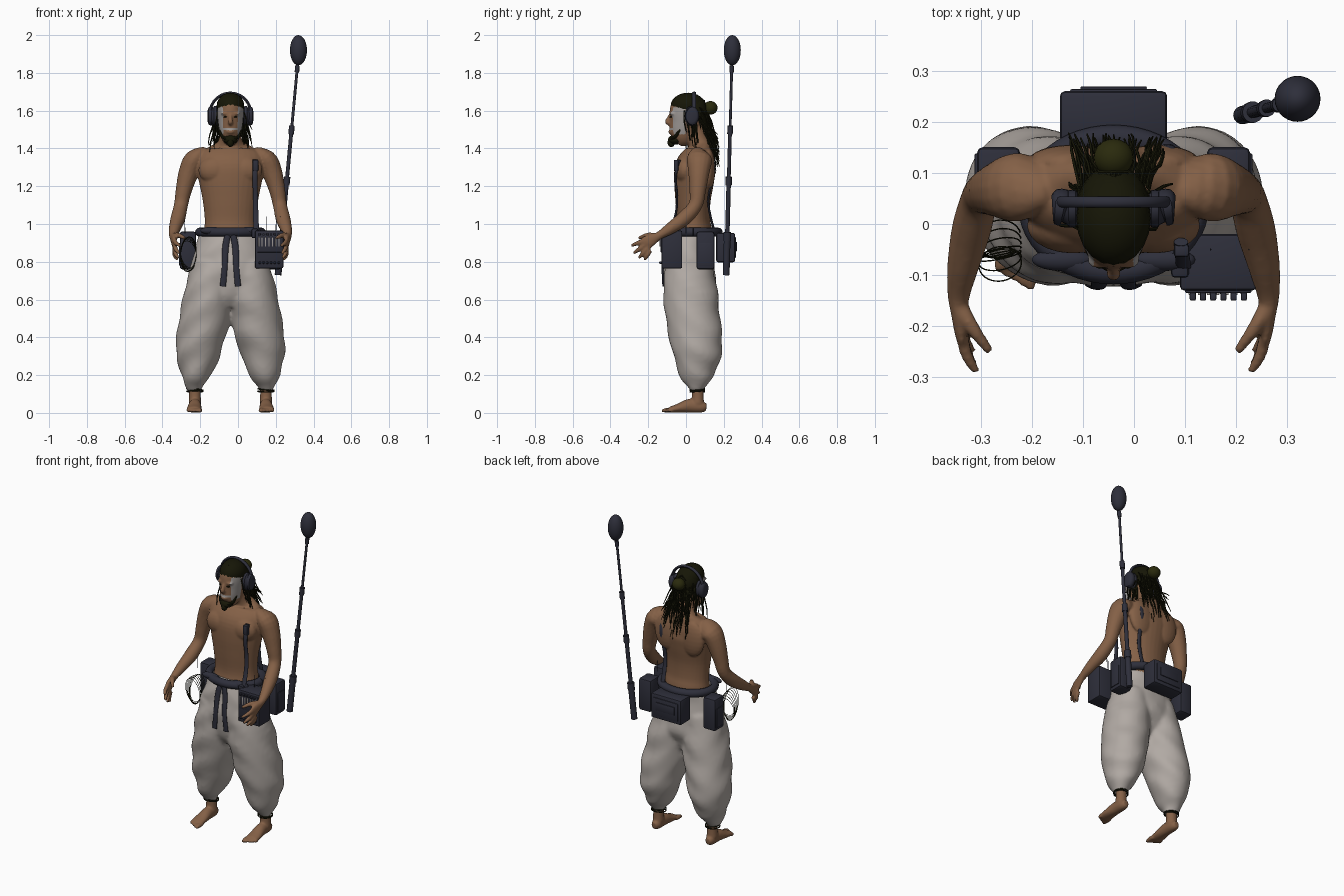
import bpy, bmesh, random
from math import sin, cos, pi, radians
from mathutils import Vector, Matrix, Euler

if "Cube" in bpy.data.objects:
    bpy.data.objects.remove(bpy.data.objects["Cube"])
random.seed(4)
X, Y, Z = Vector((1, 0, 0)), Vector((0, 1, 0)), Vector((0, 0, 1))
CENTRE = -0.04  # the figure stands slightly off the middle
SIDES = (1, -1)


def material(name, *rgb):
    m = bpy.data.materials.new(name)
    m.use_nodes = True
    m.diffuse_color = (*rgb, 1)
    shader = m.node_tree.nodes["Principled BSDF"]
    shader.inputs["Base Color"].default_value = (*rgb, 1)
    shader.inputs["Roughness"].default_value = 0.8
    return m


SKIN = material("brown skin", .232, .118, .062)
PAINT = material("pale face paint", .34, .315, .30)
CLOTH = material("off-white cloth", .44, .40, .37)
GEAR = material("dark blue gear", .027, .028, .043)
HAIR = material("dark olive hair", .008, .008, .002)
BUN = material("olive bun", .023, .023, .004)


def spline(rows, steps):
    """Catmull-Rom through rows of position and two radii."""
    out = []
    for i in range(len(rows) - 1):
        a, b, c, d = (rows[min(max(k, 0), len(rows) - 1)] for k in range(i - 1, i + 3))
        for s in range(steps):
            t = s / steps
            out.append([q + t / 2 * (r - p + t * (2*p - 5*q + 4*r - u + t * (3*q - p - 3*r + u)))
                        for p, q, r, u in zip(a, b, c, d)])
    return out + [list(rows[-1])]


def sweep(bm, rows, ref=X, n=16, steps=4):
    """Tube through rows (x, y, z, radius along ref, radius across)."""
    rows = [r if len(r) == 5 else (*r, r[3]) for r in rows]
    rows = spline(rows, steps)
    pts = [Vector(r[:3]) for r in rows]
    rings = []
    for i, r in enumerate(rows):
        t = (pts[min(i + 1, len(pts) - 1)] - pts[max(i - 1, 0)]).normalized()
        a = (ref - t * t.dot(ref)).normalized()
        b = t.cross(a)
        rings.append([bm.verts.new(pts[i] + a * r[3] * cos(2*pi*k/n) + b * r[4] * sin(2*pi*k/n))
                      for k in range(n)])
    for lower, upper in zip(rings, rings[1:]):
        for k in range(n):
            bm.faces.new((lower[k - 1], lower[k], upper[k], upper[k - 1]))
    bm.faces.new(rings[0])
    bm.faces.new(rings[-1])


def ellipsoid(bm, centre, size, n=20):
    place = Matrix.Translation(centre) @ Matrix.Diagonal((*size, 1))
    bmesh.ops.create_uvsphere(bm, u_segments=n, v_segments=n // 2 + 2, radius=1, matrix=place)


def box(bm, centre, size, bevel=.01):
    place = Matrix.Translation(centre) @ Matrix.Diagonal((*size, 1))
    verts = bmesh.ops.create_cube(bm, size=1, matrix=place)["verts"]
    edges = list({e for v in verts for e in v.link_edges})
    bmesh.ops.bevel(bm, geom=edges, offset=bevel, segments=2, profile=.5, affect='EDGES')


def ring(bm, centre, rx, ry, r, turn=(0, 0, 0), n=8, count=32):
    spin = Euler(turn).to_matrix()
    rows = []
    for k in range(count + 1):
        a = 2 * pi * k / count
        rows.append((*(Vector(centre) + spin @ Vector((rx * cos(a), ry * sin(a), 0))), r))
    sweep(bm, rows, spin @ Z, n, 1)


def finish(bm, name, mat, voxel=None, smooth=3):
    """Turn the bmesh into an object; a voxel size fuses its overlapping parts."""
    bmesh.ops.recalc_face_normals(bm, faces=bm.faces)
    ob = bpy.data.objects.new(name, bpy.data.meshes.new(name))
    bm.to_mesh(ob.data)
    bm.free()
    bpy.context.scene.collection.objects.link(ob)
    ob.location.x = CENTRE
    if voxel:
        m = ob.modifiers.new("fuse", 'REMESH')
        m.mode, m.voxel_size = 'VOXEL', voxel
        m = ob.modifiers.new("soften", 'SMOOTH')
        m.factor, m.iterations = .5, smooth
        graph = bpy.context.evaluated_depsgraph_get()
        ob.data = bpy.data.meshes.new_from_object(ob.evaluated_get(graph))
        ob.modifiers.clear()
    ob.data.materials.clear()
    ob.data.materials.append(mat)
    ob.data.shade_smooth()
    if not voxel:
        ob.data.set_sharp_from_angle(angle=radians(40))
    return ob


# Body: torso, head, arms, hands and feet fused into one skin
bm = bmesh.new()
sweep(bm, [(0, .03, .86, .15, .095), (0, .042, .95, .142, .098), (0, .04, 1.02, .136, .088),
           (0, .037, 1.12, .146, .093), (0, .042, 1.22, .166, .105), (0, .05, 1.3, .182, .108),
           (0, .068, 1.36, .18, .088), (0, .078, 1.4, .13, .064), (0, .068, 1.43, .07, .056),
           (0, .04, 1.5, .05, .052)], n=32)
sweep(bm, [(0, -.045, 1.425, .02, .025), (0, -.03, 1.45, .045, .058), (0, -.015, 1.49, .058, .076),
           (0, 0, 1.54, .066, .088), (0, .005, 1.59, .07, .092), (0, .01, 1.63, .067, .088),
           (0, .01, 1.66, .055, .073), (0, .01, 1.68, .03, .04)], n=32)
sweep(bm, [(0, -.08, 1.585, .007), (0, -.092, 1.56, .01), (0, -.098, 1.54, .014), (0, -.08, 1.528, .01)])
ellipsoid(bm, (0, -.078, 1.488), (.024, .016, .012))
for s in SIDES:
    ellipsoid(bm, (s * .078, -.004, 1.285), (.092, .054, .075))
    ellipsoid(bm, (s * .085, .12, 1.29), (.085, .035, .11))
    ellipsoid(bm, (s * .028, -.07, 1.585), (.025, .018, .009))
    sweep(bm, [(s * .13, .08, 1.355, .04, .06), (s * .19, .072, 1.34, .054, .068),
               (s * .222, .068, 1.27, .053, .056), (s * .247, .062, 1.18, .043, .044),
               (s * .262, .05, 1.1, .037), (s * .278, -.01, 1.03, .039),
               (s * .295, -.085, .975, .031), (s * .303, -.14, .94, .022), (s * .302, -.175, .92, .016, .03),
               (s * .297, -.21, .9, .014, .037), (s * .294, -.225, .885, .009, .027)])
    for k, (y, z) in enumerate([(-.29, .885), (-.278, .845), (-.25, .82), (-.22, .81)]):
        root = Vector((s * .298, -.215 + .009 * k, .915 - .018 * k))
        tip = Vector((s * (.268 + .004 * k), y, z))
        sweep(bm, [(*root, .012), (*(root.lerp(tip, .55) + s * X * .006), .012), (*tip, .008)], n=10)
    sweep(bm, [(s * .3, -.165, .935, .018), (s * .275, -.205, .94, .014), (s * .242, -.25, .925, .009)], n=10)
    sweep(bm, [(s * .188, .06, .18, .032), (s * .188, .062, .1, .031), (s * .188, .062, .05, .034)])
    sweep(bm, [(s * .188, .108, .03, .018, .02), (s * .188, .08, .032, .029, .031),
               (s * .188, .02, .038, .033, .037), (s * .191, -.04, .025, .039, .024),
               (s * .193, -.085, .017, .04, .016)])
    for k in range(5):
        x, big = s * (.162 + .0155 * k), .003 * (k == 0)
        sweep(bm, [(x, -.07, .015, .01 + big), (x, -.105 + .005 * k, .014, .01 + big),
                   (x, -.13 + .009 * k, .01, .007)], n=10)
body = finish(bm, "body", SKIN, .006, 4)
body.data.materials.append(PAINT)
for p in body.data.polygons:
    x, y, z = p.center
    cheek = abs(x) > .038 and 1.475 < z < 1.62
    if y < -.005 and abs(x) < .09 and (cheek or 1.495 < z < 1.507):
        p.material_index = 1

# Baggy trousers gathered at the ankles
bm = bmesh.new()
sweep(bm, [(0, .03, .955, .157, .112), (0, .02, .88, .185, .122), (0, .015, .8, .206, .134),
           (0, .02, .7, .215, .137), (0, .02, .62, .19, .115), (0, .02, .56, .12, .08)], n=40)
for s in SIDES:
    sweep(bm, [(s * .09, .015, .8, .11, .122), (s * .112, .022, .65, .128, .143),
               (s * .137, .037, .5, .133, .143), (s * .163, .055, .38, .125, .138),
               (s * .174, .06, .3, .114, .126), (s * .185, .056, .2, .079, .091),
               (s * .19, .058, .15, .051, .057), (s * .188, .058, .115, .034, .034)], n=32)
for v in bm.verts:  # soft folds
    v.co += Vector((.004, .004, 0)) * sin(42 * v.co.z + 25 * v.co.y + 18 * abs(v.co.x))
finish(bm, "trousers", CLOTH, .012, 3)

# Hair cap, beard, eyes and hanging locks
bm = bmesh.new()
ellipsoid(bm, (0, .029, 1.6), (.073, .086, .088))
ellipsoid(bm, (0, .011, 1.626), (.073, .092, .069))
ellipsoid(bm, (0, -.055, 1.447), (.038, .04, .026))
ellipsoid(bm, (0, -.078, 1.432), (.018, .02, .025))
for s in SIDES:
    ellipsoid(bm, (s * .027, -.078, 1.567), (.011, .01, .004), 10)
    sweep(bm, [(s * .05, -.03, 1.5, .008), (s * .045, -.055, 1.465, .009), (s * .02, -.08, 1.45, .008)], n=8)
finish(bm, "hair_and_beard", HAIR)


def lock(bm, start, end, r):
    start, end = Vector(start), Vector(end)
    rows = [(*start, r)]
    for t in (.35, .7):
        sway = Vector((random.uniform(-1, 1), random.uniform(-1, 1), 0)) * .007
        rows.append((*(start.lerp(end, t) + sway), r))
    sweep(bm, rows + [(*end, r * .5)], n=5, steps=2)


bm = bmesh.new()
for k in range(66):  # locks down the back
    a = random.uniform(-1, 1)
    lock(bm, (a * .07, .06 + .05 * cos(a * 1.4), random.uniform(1.54, 1.62)),
         (a * .1 + random.uniform(-.015, .015), random.uniform(.14, .178), random.uniform(1.23, 1.43) + .06 * abs(a)),
         .0033)
for s in SIDES:
    for k in range(16):  # locks beside the face
        y = random.uniform(-.01, .07)
        lock(bm, (s * .068, y, 1.6), (s * random.uniform(.06, .12), y + .015, random.uniform(1.37, 1.5)), .0036)
for k in range(30):  # locks pulled back over the crown
    a = random.uniform(-1.2, 1.2)
    lock(bm, (.05 * sin(a), -.045 + .02 * abs(a), 1.677 - .02 * abs(a)),
         (.03 * sin(a), .1, 1.655 - .02 * abs(a)), .006)
finish(bm, "hair_locks", HAIR)

bm = bmesh.new()
ellipsoid(bm, (0, .13, 1.615), (.039, .037, .036))
finish(bm, "hair_bun", BUN)

# Headphones
bm = bmesh.new()
arch = [pi * k / 16 for k in range(17)]
sweep(bm, [(.108 * cos(a), .043, 1.585 + .108 * sin(a), .011, .008) for a in arch], Y, 10, 2)
for s in SIDES:
    sweep(bm, [(s * .068, .03, 1.572, .026, .042), (s * .074, .03, 1.572, .036, .052),
               (s * .088, .03, 1.572, .036, .052), (s * .092, .03, 1.572, .028, .042),
               (s * .097, .032, 1.572, .036, .05), (s * .114, .034, 1.572, .034, .047),
               (s * .12, .034, 1.572, .022, .032)], Y, 24, 2)
finish(bm, "headphones", GEAR)

# Belt, knot and sash ends
bm = bmesh.new()
ring(bm, (0, .038, .957), .163, .132, .024, n=12, count=48)
ellipsoid(bm, (0, -.095, .955), (.035, .02, .027))
for s in SIDES:
    sweep(bm, [(s * .01, -.1, .96, .016, .008), (s * .026, -.11, .88, .017, .008),
               (s * .03, -.122, .78, .015, .007), (s * .04, -.119, .67, .016, .006)])
    ellipsoid(bm, (s * .1, -.07, .965), (.06, .022, .02))
finish(bm, "belt_and_sash", GEAR)

# Chest strap in front and behind
bm = bmesh.new()
sweep(bm, [(.137, -.09, .95, .015, .006), (.134, -.055, 1.05, .014, .006), (.132, -.047, 1.15, .013, .006),
           (.13, -.056, 1.25, .013, .007), (.132, -.035, 1.34, .014, .008)])
box(bm, (.133, -.052, 1.31), (.03, .025, .06), .006)
sweep(bm, [(.112, .13, 1.37, .013, .006), (.106, .151, 1.29, .013, .006),
           (.102, .118, 1.12, .013, .006), (.1, .15, .96, .014, .006)])
finish(bm, "shoulder_strap", GEAR)

# Pouches around the belt
bm = bmesh.new()
box(bm, (0, .21, .875), (.21, .1, .155))
box(bm, (0, .26, .875), (.17, .008, .11), .003)
box(bm, (0, .266, .88), (.13, .006, .05), .002)
for s in SIDES:
    box(bm, (s * .225, .103, .86), (.085, .095, .2), .012)
    box(bm, (s * .268, .103, .84), (.008, .07, .12), .003)
    sweep(bm, [(s * .24, -.0, .95, .002), (s * .243, 0, 1.04, .0015)], n=6)
finish(bm, "belt_pouches", GEAR)

# Field recorder on the left hip
bm = bmesh.new()
box(bm, (.205, -.075, .865), (.15, .11, .2), .008)
box(bm, (.205, -.131, .9), (.13, .008, .1), .003)
box(bm, (.13, -.07, .95), (.035, .07, .05), .008)
for k in range(6):
    x = .155 + .02 * k
    ellipsoid(bm, (x, -.133, .795), (.007, .01, .007), 10)
    box(bm, (x, -.142, .945), (.012, .016, .012), .003)
for x in (.19, .265):
    sweep(bm, [(x, -.05, .95, .002), (x, -.05, 1.04, .0015)], n=6)
finish(bm, "recorder", GEAR)
bm = bmesh.new()
for k in range(7):
    box(bm, (.15 + .018 * k, -.136, .905), (.006, .006, .05), .001)
finish(bm, "recorder_faders", PAINT)

# Coiled cable at the right hip
bm = bmesh.new()
for k in range(7):
    ring(bm, (-.222, -.03 - .008 * k, .84), .042, .08 + .003 * k, .0014,
         (radians(62 + 8 * k), 0, radians(12)), 6)
finish(bm, "cable_coil", HAIR)

# Anklets
bm = bmesh.new()
for s in SIDES:
    for k in range(2):
        ring(bm, (s * .188, .06, .114 + .01 * k), .043, .038, .0035, (.08 * s, .1 * k, 0))
finish(bm, "anklets", HAIR)

# Boom pole with its collars and microphone
bm = bmesh.new()
foot, top = Vector((.252, .213, .73)), Vector((.357, .243, 1.86))
for a, b, r in ((0, .18, .018), (.15, .45, .012), (.4, .7, .010), (.65, 1, .0075),
                (.16, .2, .021), (.42, .46, .017), (.66, .7, .015), (.95, .98, .012)):
    sweep(bm, [(*foot.lerp(top, a), r), (*foot.lerp(top, b), r)], n=14, steps=1)
finish(bm, "boom_pole", GEAR)
bm = bmesh.new()
ellipsoid(bm, (.36, .245, 1.92), (.045, .045, .08), 28)
finish(bm, "boom_microphone", GEAR)
